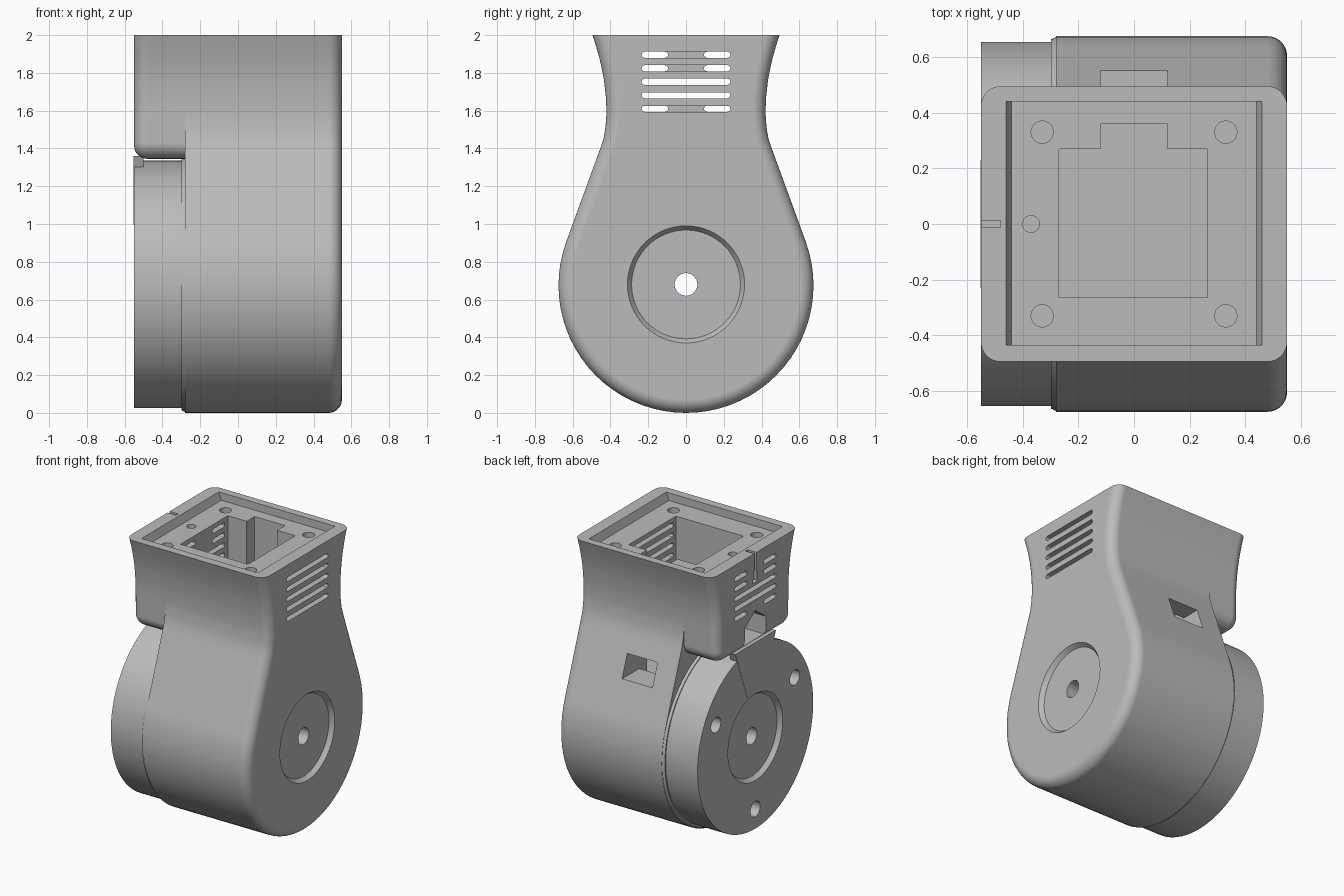
import bpy, bmesh, math
from mathutils import Vector

cube = bpy.data.objects.get("Cube")
if cube:
    bpy.data.objects.remove(cube, do_unlink=True)

grey = bpy.data.materials.new("matte_grey")
grey.use_nodes = True
grey.diffuse_color = (0.5, 0.5, 0.5, 1)
grey.node_tree.nodes["Principled BSDF"].inputs["Base Color"].default_value = (0.5, 0.5, 0.5, 1)

PLACE = {
    "x": lambda a, p: (a, p[0], p[1]),
    "y": lambda a, p: (p[0], a, p[1]),
    "z": lambda a, p: (p[0], p[1], a),
}
HUB = 0.68


def loft(name, axis, rings):
    """Closed solid through (position, outline) rings along an axis."""
    bm = bmesh.new()
    loops = [[bm.verts.new(PLACE[axis](a, p)) for p in pts] for a, pts in rings]
    n = len(loops[0])
    for lo, hi in zip(loops, loops[1:]):
        for i in range(n):
            j = (i + 1) % n
            bm.faces.new((lo[i], lo[j], hi[j], hi[i]))
    bm.faces.new(loops[0][::-1])
    bm.faces.new(loops[-1])
    bmesh.ops.recalc_face_normals(bm, faces=bm.faces)
    mesh = bpy.data.meshes.new(name)
    bm.to_mesh(mesh)
    bm.free()
    mesh.materials.append(grey)
    ob = bpy.data.objects.new(name, mesh)
    bpy.context.collection.objects.link(ob)
    return ob


def circle(r, u=0, v=0, n=32):
    return [(u + r * math.cos(math.tau * i / n), v + r * math.sin(math.tau * i / n))
            for i in range(n)]


def rect(u0, u1, v0, v1):
    return [(u0, v0), (u1, v0), (u1, v1), (u0, v1)]


def stadium(u0, u1, v, r):
    ends = []
    for u, start in ((u1 - r, -90), (u0 + r, 90)):
        for k in range(7):
            t = math.radians(start + 30 * k)
            ends.append((u + r * math.cos(t), v + r * math.sin(t)))
    return ends


def mirrored(half):
    """Counter-clockwise outline from its right half, listed bottom to top."""
    return half + [(-y, z) for y, z in reversed(half) if y > 1e-6]


def inset(pts, d):
    """Offset an outline inward, keeping its flat top at full height."""
    out = []
    for i, p in enumerate(pts):
        p = Vector(p)
        if p.y > 1.999:
            out.append((p.x - math.copysign(d, p.x), p.y))
            continue
        e1 = (p - Vector(pts[i - 1])).normalized()
        e2 = (Vector(pts[(i + 1) % len(pts)]) - p).normalized()
        n1, n2 = Vector((-e1.y, e1.x)), Vector((-e2.y, e2.x))
        q = p + (n1 + n2) * (d / (1 + n1.dot(n2)))
        out.append((q.x, q.y))
    return out


def filleted(name, pts, start, end, r=0.07, steps=8):
    """Extrude an outline along x, rounding the edge at the end."""
    side = 1 if end > start else -1
    rings = [(start, pts)]
    for k in range(steps + 1):
        t = math.pi / 2 * k / steps
        rings.append((end - side * r * (1 - math.sin(t)), inset(pts, r * (1 - math.cos(t)))))
    return loft(name, "x", rings)


# Main outlines: round bottom, straight shoulders, flared top
flare = [(.421, 1.6), (.424, 1.67), (.434, 1.76), (.445, 1.82), (.459, 1.88),
         (.476, 1.94), (.495, 2.0)]
arc = [(.675 * math.cos(math.radians(a)), .675 + .675 * math.sin(math.radians(a)))
       for a in range(-90, 21, 5)]
arc[0] = (0, 0)
body_half = arc + [(.454, 1.4), (.437, 1.45), (.428, 1.5), (.423, 1.55)] + flare
corner = [(.335 + .085 * math.cos(math.radians(a)), 1.43 + .085 * math.sin(math.radians(a)))
          for a in range(-90, 1, 15)]

body = filleted("main_housing", mirrored(body_half), -.28, .55)
neck = filleted("neck_overhang", mirrored(corner + flare), -.28, -.55)

# Side disc, its rim, and the tapered tongue joining it to the neck
disc = loft("side_disc", "x", [(-.55, circle(.655, 0, HUB, 96)), (-.28, circle(.655, 0, HUB, 96))])
rim = loft("housing_rim", "x", [(-.298, circle(.664, 0, .677, 96)), (-.28, circle(.672, 0, .676, 96))])
tongue = loft("cable_tongue", "x", [(a, [(-.09, .995), (.09, .995), (.23, 1.36), (-.23, 1.36)])
                                    for a in (-.552, -.5)])


def cutter(axis, rings):
    ob = loft("cutter", axis, rings)
    ob.hide_render = True
    return ob


def prism(axis, a, b, pts):
    return cutter(axis, [(a, pts), (b, pts)])


# Shared openings in the top
top_cuts = [cutter("z", [(2.05, rect(-.46, .46, -.435, .44)), (2.0, rect(-.46, .46, -.435, .44)),
                         (1.945, rect(-.44, .44, -.435, .44))])]
for x in (-.33, .33):
    for y in (-.33, .33):
        top_cuts.append(prism("z", 1.75, 2.05, circle(.04, x, y)))

# Vent slots: full length on one side, some split on the other
for i in range(5):
    z = 1.61 + i * .0715
    if i in (1, 2):
        top_cuts.append(prism("x", -.6, .6, stadium(-.235, .235, z, .016)))
    else:
        top_cuts.append(prism("x", -.2, .6, stadium(-.235, .235, z, .016)))
        for y0, y1 in ((-.235, -.095), (.095, .235)):
            top_cuts.append(prism("x", -.6, -.15, stadium(y0, y1, z, .016)))

cavity = prism("z", 1.05, 2.05, [(-.27, -.265), (.265, -.265), (.265, .27), (.12, .27),
                                 (.12, .36), (-.12, .36), (-.12, .27), (-.27, .27)])
window = prism("y", .2, .7, rect(-.12, .12, 1.13, 1.29))
house = prism("x", -.6, -.15, [(-.12, 1.37), (.12, 1.37), (.12, 1.5), (0, 1.59), (-.12, 1.5)])
notch = prism("x", -.6, -.48, [(-.03, 1.79), (.03, 1.79), (.012, 1.88), (.012, 2.1),
                               (-.012, 2.1), (-.012, 1.88)])
pin_hole = prism("z", 1.8, 2.05, circle(.03, -.37, 0))

# Hub recesses, axle bore and disc screw holes
bore = prism("x", -.7, .7, circle(.06, 0, HUB))
recesses = [cutter("x", [(s * a, circle(r, 0, HUB, 64)) for a, r in ((.6, .31), (.55, .31), (.52, .288))])
            for s in (1, -1)]
screws = [prism("x", -.6, -.4, circle(.055, .515 * math.cos(math.radians(a)),
                                      HUB + .515 * math.sin(math.radians(a))))
          for a in (30, 150, 270)]


def finish(ob, cuts):
    bpy.ops.object.select_all(action="DESELECT")
    ob.select_set(True)
    bpy.context.view_layer.objects.active = ob
    for c in cuts:
        mod = ob.modifiers.new("cut", "BOOLEAN")
        mod.operation = "DIFFERENCE"
        mod.solver = "EXACT"
        mod.object = c
        bpy.ops.object.modifier_apply(modifier=mod.name)
    bpy.ops.object.shade_smooth_by_angle(angle=math.radians(30))
    soft = ob.modifiers.new("weighted", "WEIGHTED_NORMAL")
    soft.keep_sharp = True


finish(body, top_cuts + [cavity, window, house, bore, recesses[0]])
finish(neck, top_cuts + [house, notch, pin_hole])
finish(disc, [bore, recesses[1]] + screws)
finish(rim, [bore])
finish(tongue, [])

for ob in [o for o in bpy.data.objects if o.name.startswith("cutter")]:
    bpy.data.objects.remove(ob, do_unlink=True)
